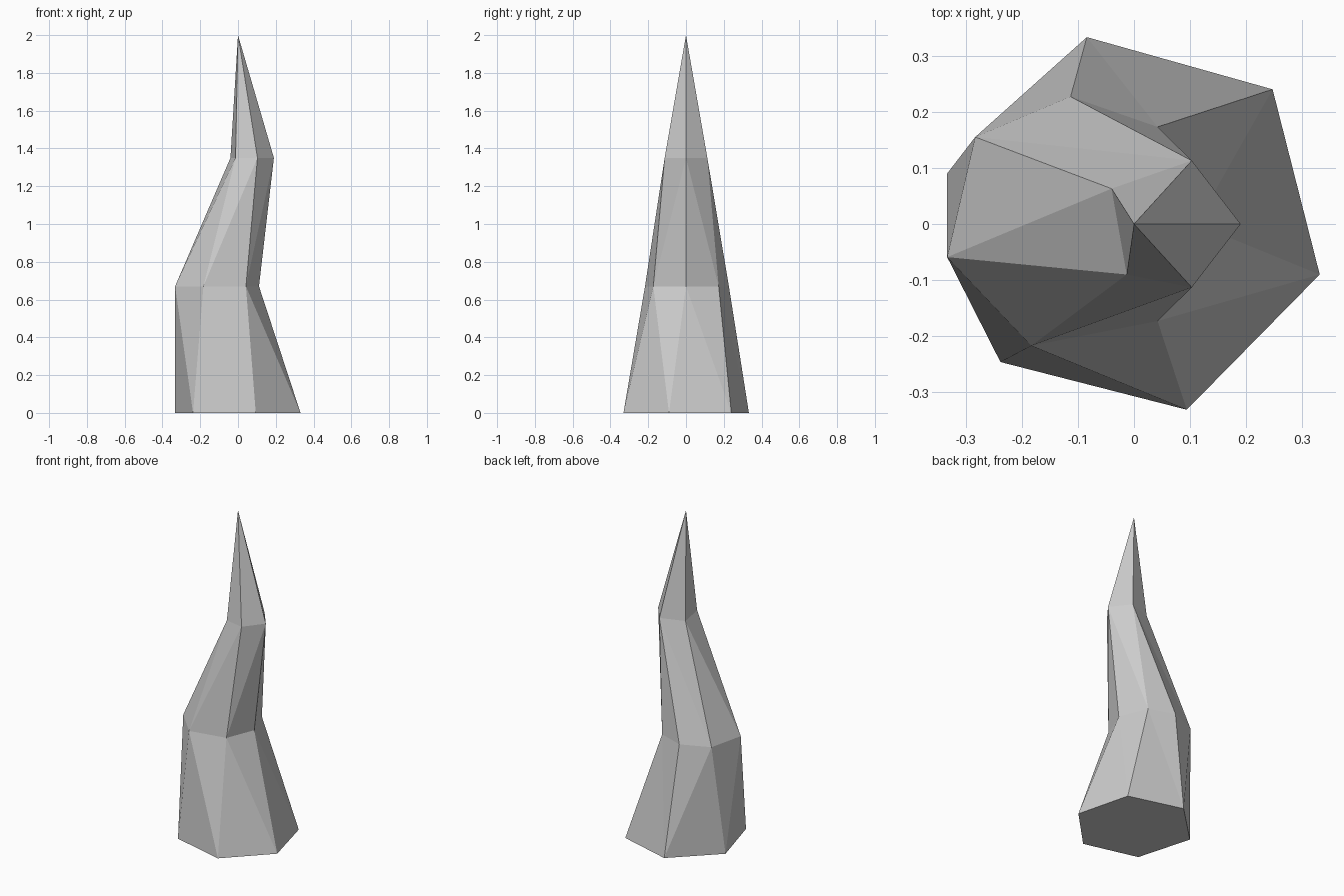
import bpy, bmesh

if "Cube" in bpy.data.objects:
    bpy.data.objects.remove(bpy.data.objects["Cube"])

# Cross-sections of the bent spike, counter-clockwise from +x
base = [(.331, -.09), (.247, .24), (-.084, .333), (-.333, .09), (-.238, -.246), (.094, -.331)]
middle = [(.111, 0), (.042, .173), (-.113, .227), (-.283, .155),
          (-.333, -.059), (-.183, -.217), (.042, -.173)]
upper = [(.19, 0), (.103, .113), (-.04, .063), (-.013, -.09), (.103, -.113)]

bm = bmesh.new()


def ring(points, z):
    return [bm.verts.new((x, y, z)) for x, y in points]


def stitch(low, high, steps):
    """Bridge two rings with triangles; each step advances the low or high ring."""
    i = j = 0
    for s in steps:
        a, b = low[i % len(low)], high[j % len(high)]
        if s == "L":
            i += 1
            bm.faces.new((a, low[i % len(low)], b))
        else:
            j += 1
            bm.faces.new((a, high[j % len(high)], b))


r0, r1, r2 = ring(base, 0), ring(middle, .67), ring(upper, 1.35)
tip = bm.verts.new((0, 0, 2))

# Lower and middle segments
stitch(r0, r1, "LHLHHLHLHLHLH")
stitch(r1, r2, "LHLLHLHLHLHL")
# Pointed top
for k in range(len(r2)):
    bm.faces.new((r2[k], r2[(k + 1) % len(r2)], tip))
# Flat bottom
bm.faces.new(r0[::-1])

bmesh.ops.recalc_face_normals(bm, faces=bm.faces)
mesh = bpy.data.meshes.new("bent_spike")
bm.to_mesh(mesh)
bm.free()
bpy.context.collection.objects.link(bpy.data.objects.new("bent_spike", mesh))
